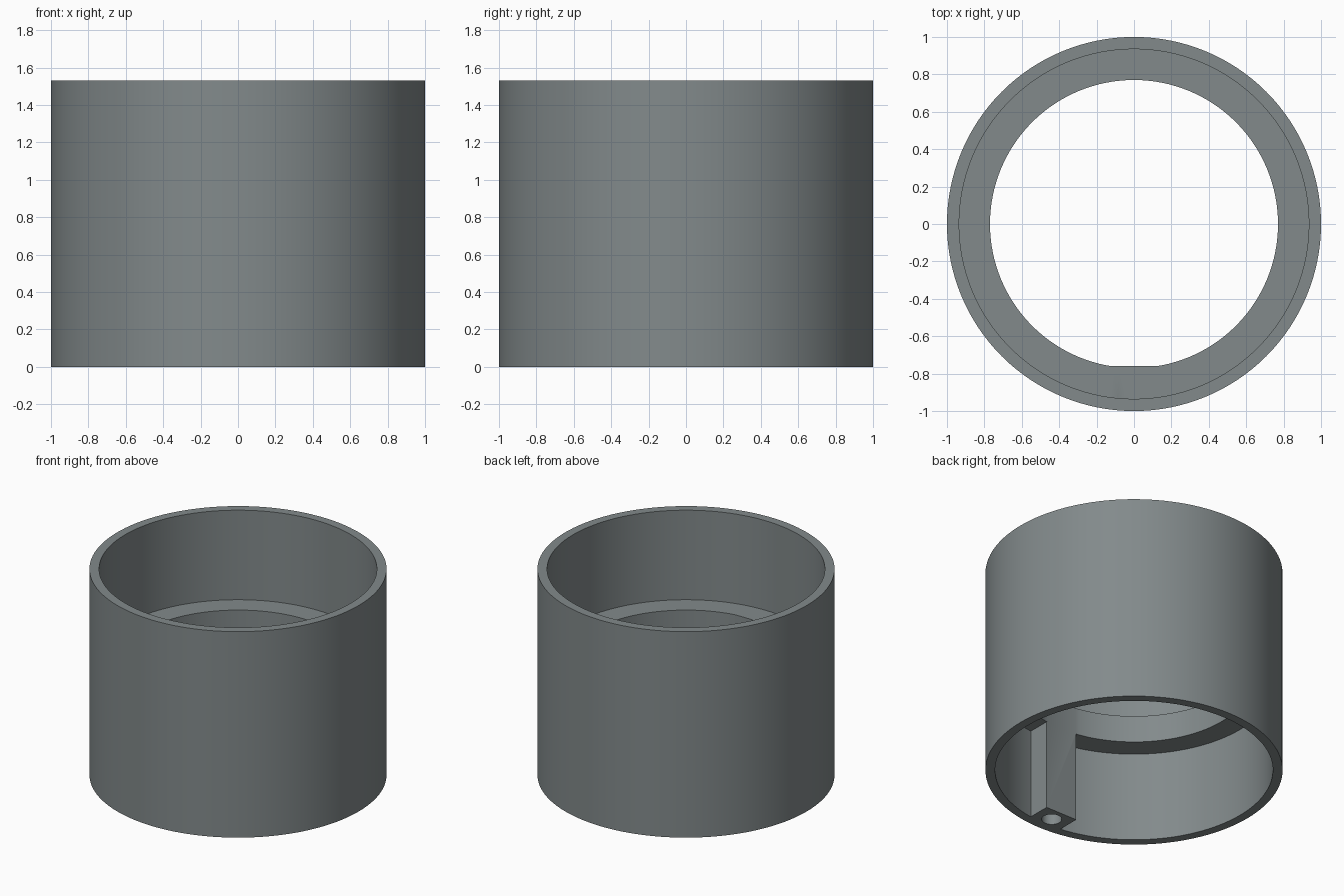
import bpy, bmesh, math

if "Cube" in bpy.data.objects:
    bpy.data.objects.remove(bpy.data.objects["Cube"])

SEG = 128
HEIGHT = 1.53
OUTER, INNER, LEDGE = 1.0, 0.935, 0.77
LEDGE_LOW, LEDGE_TOP = 0.665, 0.865

grey = bpy.data.materials.new("slate grey")
grey.diffuse_color = (0.225, 0.255, 0.26, 1)
grey.use_nodes = True
grey.node_tree.nodes["Principled BSDF"].inputs["Base Color"].default_value = grey.diffuse_color


def make_object(name, bm):
    bmesh.ops.recalc_face_normals(bm, faces=bm.faces)
    mesh = bpy.data.meshes.new(name)
    bm.to_mesh(mesh)
    bm.free()
    mesh.materials.append(grey)
    obj = bpy.data.objects.new(name, mesh)
    bpy.context.collection.objects.link(obj)
    return obj


def lathe(name, profile):
    """Revolve a closed (radius, z) profile around z."""
    bm = bmesh.new()
    rings = []
    for i in range(SEG):
        a = 2 * math.pi * i / SEG
        rings.append([bm.verts.new((r * math.cos(a), r * math.sin(a), z))
                      for r, z in profile])
    n = len(profile)
    for i in range(SEG):
        a, b = rings[i], rings[(i + 1) % SEG]
        for j in range(n):
            k = (j + 1) % n
            bm.faces.new((a[j], b[j], b[k], a[k]))
    return make_object(name, bm)


def box(name, low, high):
    bm = bmesh.new()
    bmesh.ops.create_cube(bm, size=1)
    for v in bm.verts:
        v.co = [(l + h) / 2 + c * (h - l) for l, h, c in zip(low, high, v.co)]
    return make_object(name, bm)


def combine(target, other, operation):
    mod = target.modifiers.new(operation.lower(), 'BOOLEAN')
    mod.operation = operation
    mod.solver = 'EXACT'
    mod.object = other
    bpy.context.view_layer.objects.active = target
    bpy.ops.object.modifier_apply(modifier=mod.name)
    bpy.data.objects.remove(other)


# Sleeve: open tube with an internal ledge halfway up
sleeve = lathe("sleeve", [
    (OUTER, 0), (OUTER, HEIGHT), (INNER, HEIGHT), (INNER, LEDGE_TOP),
    (LEDGE, LEDGE_TOP), (LEDGE, LEDGE_LOW), (INNER, LEDGE_LOW), (INNER, 0)])

# Screw block: inside the front wall, from the bottom up to the ledge top
block = box("screw_block", (-0.13, -0.96, 0), (0.13, -0.76, LEDGE_TOP))
combine(sleeve, block, 'UNION')

# Screw hole: blind hole in the underside of the block
bm = bmesh.new()
bmesh.ops.create_cone(bm, cap_ends=True, segments=32, radius1=0.068,
                      radius2=0.068, depth=0.8)
bmesh.ops.translate(bm, verts=bm.verts, vec=(0, -0.862, 0))
combine(sleeve, make_object("screw_hole", bm), 'DIFFERENCE')

# Smooth walls with crisp rims
bpy.ops.object.select_all(action='DESELECT')
sleeve.select_set(True)
bpy.context.view_layer.objects.active = sleeve
bpy.ops.object.shade_smooth_by_angle(angle=math.radians(30))
